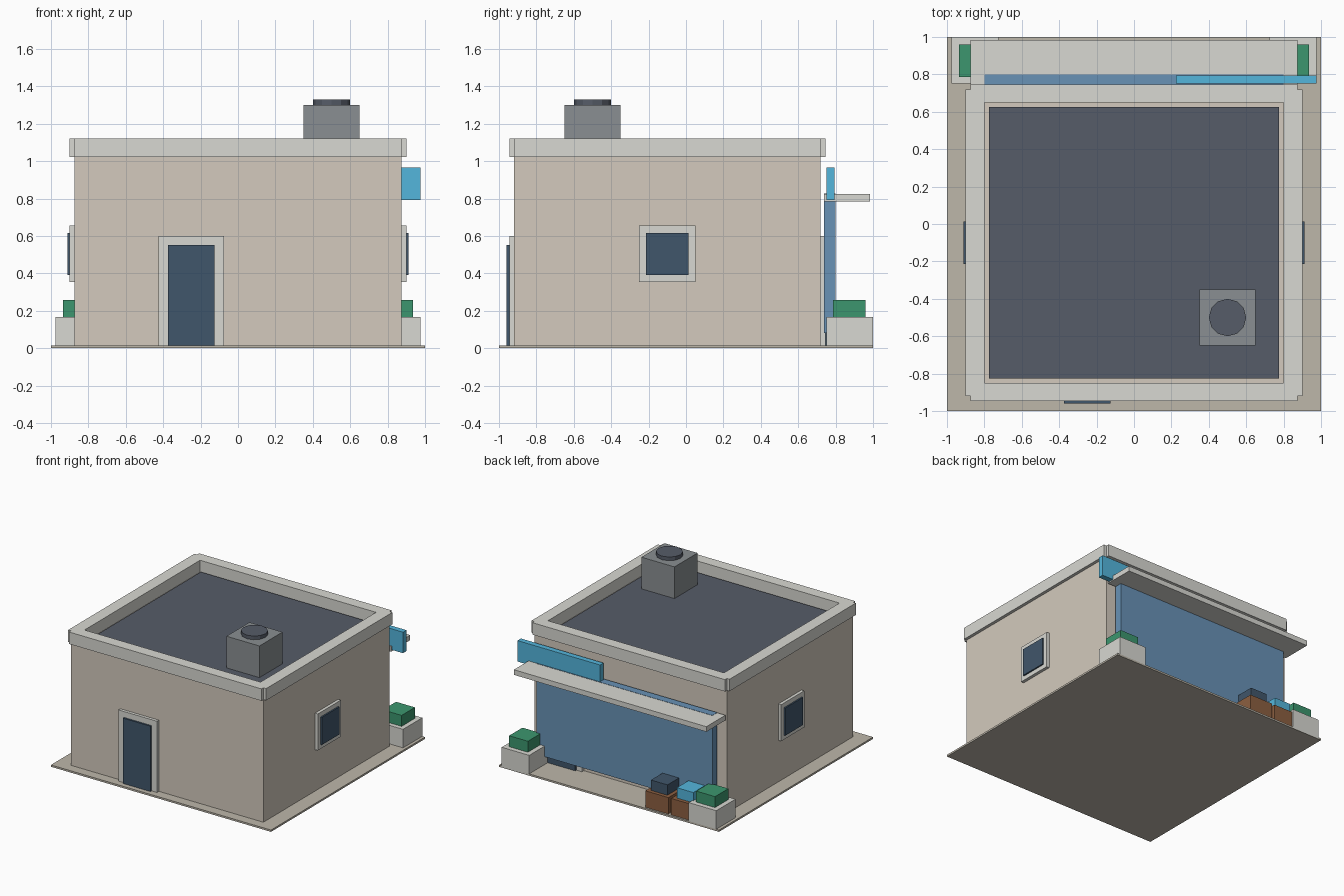
import bpy, bmesh
from mathutils import Matrix

if "Cube" in bpy.data.objects:
    bpy.data.objects.remove(bpy.data.objects["Cube"])


def mat(name, rgb):
    lin = [(c / 255 / 12.92 if c < 11 else ((c / 255 + 0.055) / 1.055) ** 2.4) for c in rgb]
    m = bpy.data.materials.new(name)
    m.diffuse_color = (*lin, 1)
    m.use_nodes = True
    m.node_tree.nodes["Principled BSDF"].inputs["Base Color"].default_value = m.diffuse_color
    return m


WALL = mat("plaster", (211, 202, 189))
PALE = mat("pale_trim", (216, 216, 210))
PAVING = mat("paving", (189, 183, 170))
SLATE = mat("slate", (86, 92, 104))
METAL = mat("grey_metal", (138, 143, 146))
DARK = mat("dark_glass", (64, 86, 107))
GLASS = mat("shop_glass", (104, 146, 182))
CYAN = mat("bright_blue", (84, 182, 220))
GREEN = mat("foliage", (60, 150, 110))
BROWN = mat("wood", (140, 95, 65))


def finish(name, bm, material):
    me = bpy.data.meshes.new(name)
    bm.to_mesh(me)
    bm.free()
    ob = bpy.data.objects.new(name, me)
    bpy.context.collection.objects.link(ob)
    me.materials.append(material)
    return ob


def box(name, x, y, z, material):
    """Box from (min, max) ranges on each axis."""
    bm = bmesh.new()
    size = [r[1] - r[0] for r in (x, y, z)]
    mid = [(r[0] + r[1]) / 2 for r in (x, y, z)]
    bmesh.ops.create_cube(bm, size=1, matrix=Matrix.Translation(mid) @ Matrix.Diagonal((*size, 1)))
    return finish(name, bm, material)


def span(a, b):
    return (min(a, b), max(a, b))


# Ground slab, walls and recessed roof
box("base_slab", (-1, 1), (-1, 1), (0, 0.015), PAVING)
box("walls", (-0.875, 0.875), (-0.92, 0.72), (0.01, 1.022), WALL)
box("roof_deck", (-0.775, 0.775), (-0.825, 0.625), (1.0, 1.04), SLATE)

# Parapet: front and back rails, side rails stepped at the corners
box("parapet_front", (-0.875, 0.875), (-0.945, -0.85), (1.022, 1.12), PALE)
box("parapet_back", (-0.875, 0.875), (0.65, 0.745), (1.022, 1.12), PALE)
for s, side in ((-1, "left"), (1, "right")):
    box(f"parapet_{side}", span(s * 0.8, s * 0.9), (-0.92, 0.72), (1.022, 1.12), PALE)
# Parapet lip overhanging the walls
    box(f"window_frame_{side}", span(s * 0.86, s * 0.9), (-0.25, 0.05), (0.355, 0.655), PALE)
    box(f"window_pane_{side}", span(s * 0.87, s * 0.912), (-0.215, 0.013), (0.39, 0.617), DARK)
    # Planters at the back corners
    box(f"planter_{side}", span(s * 0.725, s * 0.975), (0.75, 1.0), (0.005, 0.167), PALE)
    box(f"bush_{side}", span(s * 0.765, s * 0.936), (0.787, 0.96), (0.15, 0.257), GREEN)

# Doors, front and behind the shop glass
for name, cx, y0, s in (("front", -0.25, -0.92, -1), ("back", 0.6, 0.72, 1)):
    box(f"{name}_door_frame", (cx - 0.175, cx + 0.175), span(y0 - s * 0.01, y0 + s * 0.025), (0.005, 0.6), PALE)
    box(f"{name}_door", (cx - 0.125, cx + 0.125), span(y0, y0 + s * 0.04), (0.005, 0.552), DARK)

# Roof vent
box("vent_box", (0.35, 0.65), (-0.65, -0.35), (1.02, 1.3), METAL)
bm = bmesh.new()
bmesh.ops.create_cone(bm, cap_ends=True, segments=12, radius1=0.1, radius2=0.1, depth=0.04,
                      matrix=Matrix.Translation((0.5, -0.5, 1.31)))
finish("vent_cap", bm, SLATE)

# Shop window, canopy and blank sign at the back
box("shop_window", (-0.8, 0.8), (0.737, 0.8), (0.08, 0.827), GLASS)
box("canopy", (-0.875, 0.875), (0.737, 0.985), (0.783, 0.825), PALE)
box("sign_board", (0.225, 0.975), (0.75, 0.795), (0.793, 0.965), CYAN)

# Crates of goods
for i, (x0, m) in enumerate(((-0.53, DARK), (-0.765, CYAN))):
    box(f"crate_{i}", (x0, x0 + 0.21), (0.775, 0.985), (0.01, 0.15), BROWN)
    box(f"crate_goods_{i}", (x0 + 0.03, x0 + 0.18), (0.805, 0.955), (0.14, 0.235), m)
